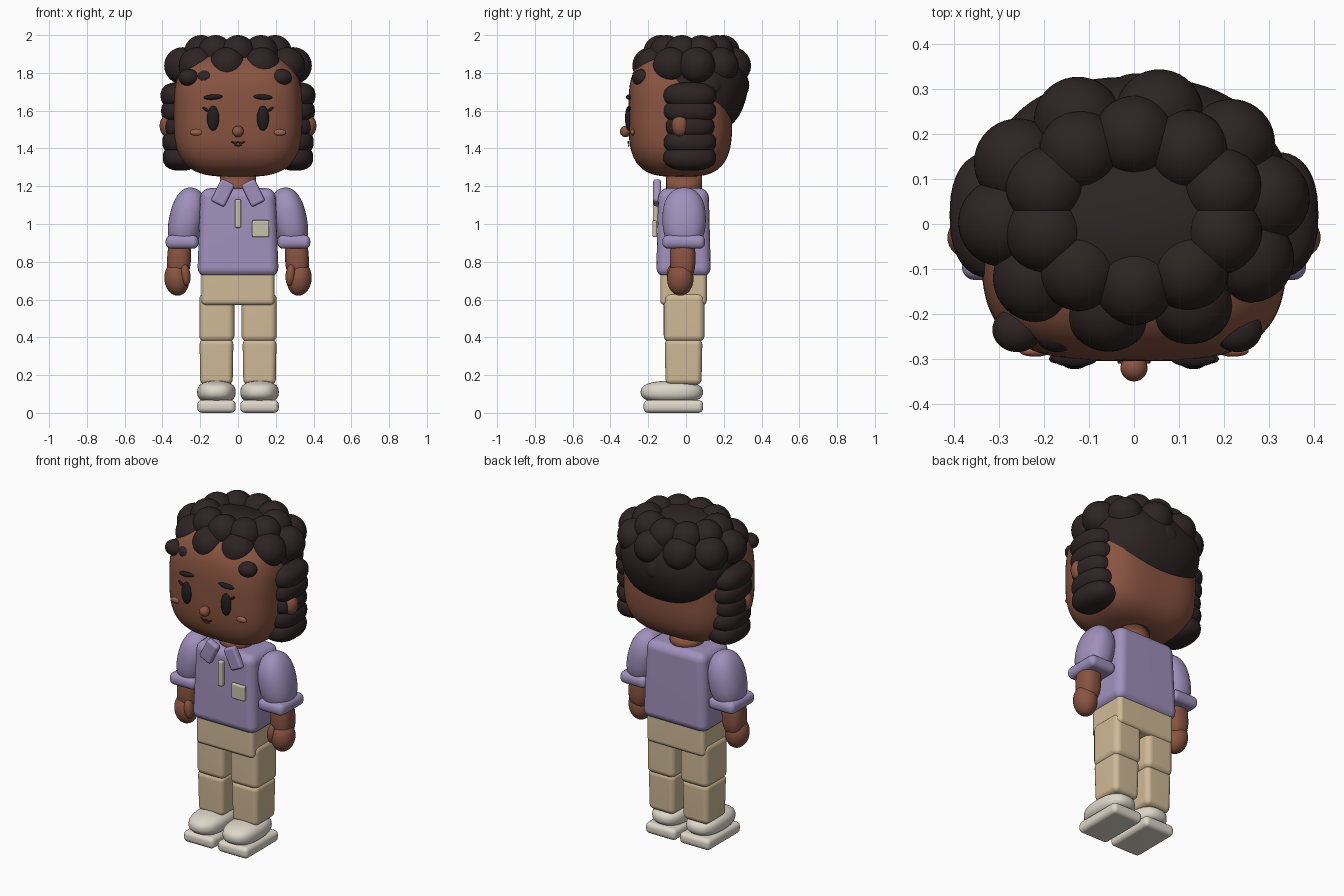
import bpy, bmesh
from math import sin, cos, radians
from mathutils import Vector, Euler

cube = bpy.data.objects.get("Cube")
if cube:
    bpy.data.objects.remove(cube, do_unlink=True)


def material(name, r, g, b):
    m = bpy.data.materials.new(name)
    m.use_nodes = True
    m.diffuse_color = (r, g, b, 1)
    m.node_tree.nodes["Principled BSDF"].inputs["Base Color"].default_value = (r, g, b, 1)
    return m


SKIN = material("brown skin", .25, .088, .052)
BLUSH = material("warm blush", .34, .115, .075)
HAIR = material("dark hair", .027, .017, .017)
INK = material("eye black", .016, .012, .014)
LIP = material("dark lip", .09, .025, .018)
SHIRT = material("lavender cloth", .35, .28, .50)
PANTS = material("tan cloth", .63, .49, .31)
SHOE = material("off white", .73, .68, .59)
CREAM = material("cream trim", .58, .54, .41)


def finish(name, bm, loc, mat, rot):
    """Turn a bmesh into a smooth object; rot is in degrees."""
    mesh = bpy.data.meshes.new(name)
    bm.to_mesh(mesh)
    bm.free()
    mesh.materials.append(mat)
    for p in mesh.polygons:
        p.use_smooth = True
    ob = bpy.data.objects.new(name, mesh)
    ob.location = loc
    ob.rotation_euler = Euler([radians(a) for a in rot])
    bpy.context.collection.objects.link(ob)
    return ob


def ball(name, loc, radii, mat, rot=(0, 0, 0), power=2, detail=4):
    """Ellipsoid; a power above 2 makes it boxier."""
    bm = bmesh.new()
    bmesh.ops.create_icosphere(bm, subdivisions=detail, radius=1)
    for v in bm.verts:
        k = sum(abs(c) ** power for c in v.co) ** (-1 / power)
        v.co = Vector([c * k * r for c, r in zip(v.co, radii)])
    return finish(name, bm, loc, mat, rot)


def block(name, loc, half, bevel, mat, rot=(0, 0, 0), top=1, bottom=1):
    """Rounded box with optional narrowing at the top or bottom."""
    bm = bmesh.new()
    bmesh.ops.create_cube(bm, size=2)
    for v in bm.verts:
        k = top if v.co.z > 0 else bottom
        v.co = Vector((v.co.x * half[0] * k, v.co.y * half[1] * k, v.co.z * half[2]))
    bmesh.ops.bevel(bm, geom=bm.edges[:], offset=bevel, segments=4, profile=.5,
                    affect='EDGES', clamp_overlap=True)
    ob = finish(name, bm, loc, mat, rot)
    ob.modifiers.new("even shading", 'WEIGHTED_NORMAL')
    return ob


def line(name, pts, y, width, mat):
    """Thin tube through x, z points on the face."""
    cu = bpy.data.curves.new(name, 'CURVE')
    cu.dimensions = '3D'
    cu.bevel_depth = width
    cu.use_fill_caps = True
    sp = cu.splines.new('POLY')
    sp.points.add(len(pts) - 1)
    for p, (x, z) in zip(sp.points, pts):
        p.co = (x, y, z, 1)
    cu.materials.append(mat)
    bpy.context.collection.objects.link(bpy.data.objects.new(name, cu))


# Head and neck
ball("head", (0, -.03, 1.58), (.34, .275, .33), SKIN, power=3.3, detail=5)
bm = bmesh.new()
bmesh.ops.create_cone(bm, cap_ends=True, segments=32, radius1=.095, radius2=.095, depth=.22)
neck = finish("neck", bm, (0, -.01, 1.2), SKIN, (0, 0, 0))
neck.modifiers.new("even shading", 'WEIGHTED_NORMAL')

# Face
ball("nose", (0, -.32, 1.49), (.03, .03, .03), SKIN)
line("mouth", [(-.035, 1.436), (-.018, 1.428), (0, 1.433), (.018, 1.428), (.035, 1.436)],
     -.306, .004, LIP)
line("lower_lip", [(-.018, 1.418), (0, 1.414), (.018, 1.418)], -.304, .004, LIP)

# Curly hair: tilted cap, two full rings of curls, one row at the back
ball("hair_cap", (0, .04, 1.73), (.335, .285, .235), HAIR, (-18, 0, 0), 2.4, 5)


def curls(name, angles, rx, ry, z, size):
    for i, a in enumerate(angles):
        t = radians(a)
        ball(f"{name}_{i + 1}", (rx * cos(t), .03 + ry * sin(t), z), (size,) * 3, HAIR)


curls("crown_curl", range(18, 360, 36), .205, .165, 1.91, .09)
curls("outer_curl", range(7, 360, 36), .295, .22, 1.838, .098)
curls("back_curl", range(25, 160, 32), .27, .215, 1.735, .09)
for i, (x, z) in enumerate([(-.26, 1.775), (-.17, 1.775), (.1, 1.765), (.23, 1.775)]):
    ball(f"forehead_wisp_{i + 1}", (x, -.235, z), (.055, .05, .045), HAIR)

for s, side in ((1, "left"), (-1, "right")):
    # Facial features
    ball(f"{side}_eye", (s * .132, -.303, 1.56), (.032, .02, .066), INK)
    ball(f"{side}_eyelash", (s * .172, -.3, 1.607), (.02, .01, .007), INK, (0, -s * 35, 0))
    ball(f"{side}_brow", (s * .132, -.3, 1.672), (.05, .018, .014), INK, (0, s * 4, 0))
    ball(f"{side}_cheek", (s * .22, -.283, 1.485), (.035, .012, .017), BLUSH)
    ball(f"{side}_ear", (s * .37, -.03, 1.52), (.045, .045, .06), SKIN)

    # Hanging side locks
    for i in range(5):
        ball(f"{side}_lock_{i + 1}", (s * (.315 - .003 * i), .02, 1.68 - .082 * i),
             (.095, .14 - .01 * (i == 2), .07), HAIR, power=2.4)

    # Sleeve, cuff, forearm and hand
    ball(f"{side}_sleeve", (s * .272, -.01, 1.025), (.092, .115, .17), SHIRT,
         (0, -s * 12, 0), 2.3)
    block(f"{side}_cuff", (s * .296, -.012, .905), (.087, .113, .036), .03, SHIRT)
    ball(f"{side}_forearm", (s * .312, -.018, .82), (.063, .068, .12), SKIN,
         (0, -s * 3, 0), 2.6)
    ball(f"{side}_hand", (s * .324, -.03, .71), (.066, .07, .09), SKIN, (0, s * 6, 0))
    ball(f"{side}_thumb", (s * .278, -.07, .73), (.026, .032, .058), SKIN, (0, s * 6, 0))

    # Collar flap
    block(f"{side}_collar", (s * .08, -.153, 1.165), (.04, .021, .066), .015, SHIRT,
          (0, -s * 26, 0))

    # Leg and shoe
    block(f"{side}_thigh", (s * .112, -.01, .505), (.093, .108, .13), .035, PANTS)
    block(f"{side}_shin", (s * .114, -.013, .27), (.09, .1, .122), .03, PANTS, bottom=.95)
    ball(f"{side}_shoe", (s * .114, -.075, .11), (.102, .165, .06), SHOE, power=2.5)
    block(f"{side}_sole", (s * .114, -.067, .034), (.102, .158, .034), .026, SHOE)

# Shirt and trousers
block("shirt", (0, -.013, .955), (.22, .148, .235), .05, SHIRT, top=.9, bottom=.98)
block("hips", (0, -.013, .665), (.193, .123, .095), .025, PANTS)
block("placket", (0, -.162, 1.055), (.016, .014, .075), .008, CREAM)
block("chest_pocket", (.12, -.165, .975), (.045, .012, .045), .008, CREAM)
